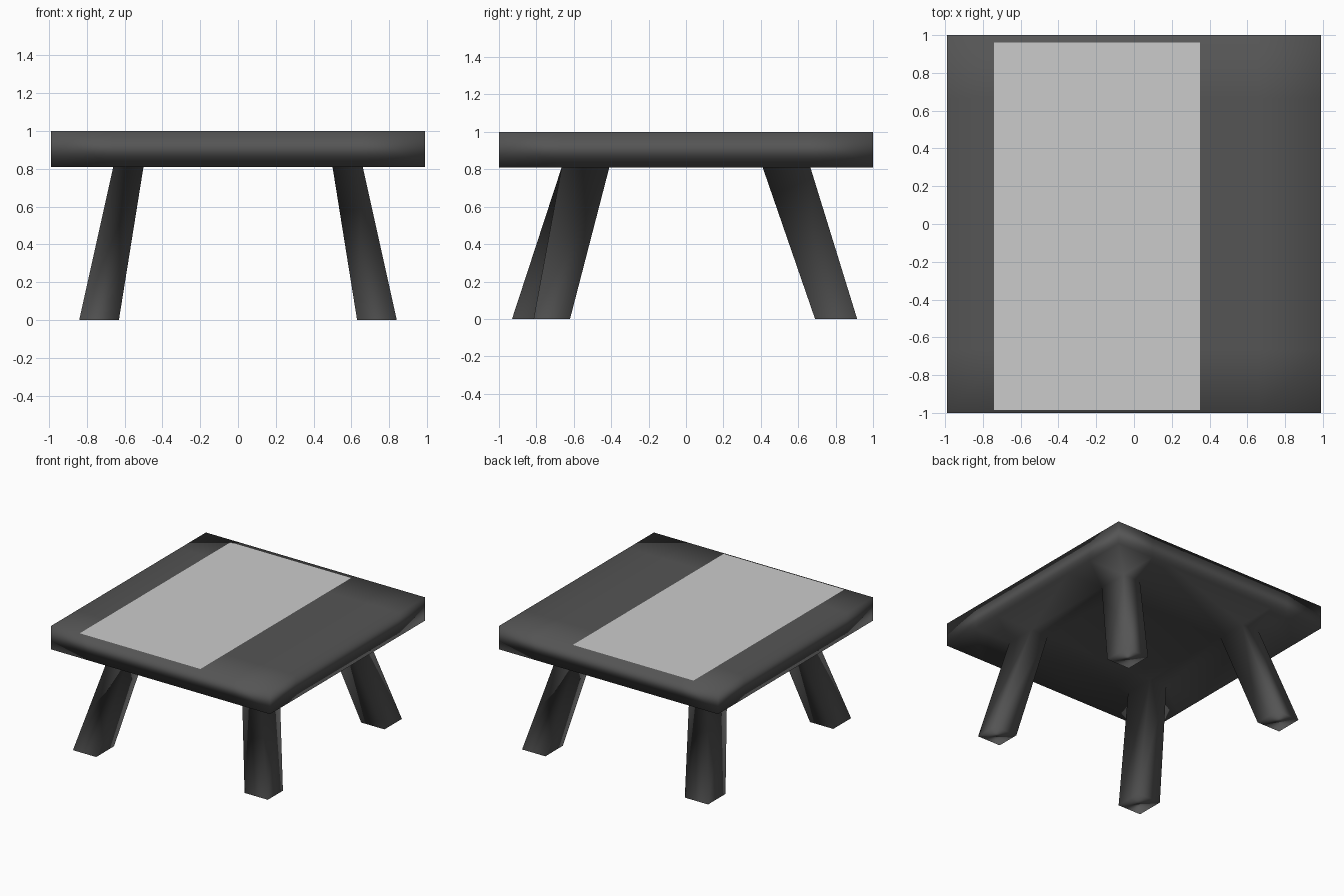
import bpy, bmesh

if "Cube" in bpy.data.objects:
    bpy.data.objects.remove(bpy.data.objects["Cube"])


def material(name, v):
    m = bpy.data.materials.new(name)
    m.diffuse_color = (v, v, v, 1)
    m.use_nodes = True
    m.node_tree.nodes["Principled BSDF"].inputs["Base Color"].default_value = m.diffuse_color
    return m


def make_object(name, bm, mat):
    me = bpy.data.meshes.new(name)
    bm.to_mesh(me)
    bm.free()
    me.materials.append(mat)
    ob = bpy.data.objects.new(name, me)
    bpy.context.collection.objects.link(ob)
    return ob


# Table: underside grid whose cells mark where the legs grow out
Z0, Z1 = 0.81, 1.0
xs = [-0.99, -0.66, -0.50, 0.50, 0.66, 0.99]
ys = [-1.0, -0.665, -0.41, 0.41, 0.665, 1.0]
bm = bmesh.new()
v = [[bm.verts.new((x, y, Z0)) for y in ys] for x in xs]
cells = {}
for i in range(5):
    for j in range(5):
        cells[i, j] = bm.faces.new((v[i][j], v[i][j + 1], v[i + 1][j + 1], v[i + 1][j]))

# Slab thickness: extrude the grid upward, keeping the underside
ext = bmesh.ops.extrude_face_region(bm, geom=list(cells.values()), use_keep_orig=True)
for g in ext["geom"]:
    if isinstance(g, bmesh.types.BMVert):
        g.co.z = Z1

# Splayed legs: (cell) -> foot x range, foot y range
feet = {
    (1, 1): ((-0.84, -0.63), (-0.93, -0.70)),
    (3, 1): ((0.63, 0.84), (-0.815, -0.62)),
    (1, 3): ((-0.84, -0.63), (0.69, 0.915)),
    (3, 3): ((0.63, 0.84), (0.69, 0.915)),
}
for (i, j), (fx, fy) in feet.items():
    foot = bmesh.ops.extrude_discrete_faces(bm, faces=[cells[i, j]])["faces"][0]
    mx, my = (xs[i] + xs[i + 1]) / 2, (ys[j] + ys[j + 1]) / 2
    for p in foot.verts:
        p.co = (fx[p.co.x > mx], fy[p.co.y > my], 0)

bmesh.ops.recalc_face_normals(bm, faces=bm.faces)
for f in bm.faces:
    f.smooth = True
table = make_object("table_body", bm, material("dark_grey", 0.09))
table.modifiers.new("soft_shading", "WEIGHTED_NORMAL")

# Runner: thin flat sheet lying on the top
bm = bmesh.new()
px, py, pz = (-0.74, 0.35), (-0.985, 0.96), 1.002
bm.faces.new([bm.verts.new((px[a], py[b], pz)) for a, b in ((0, 0), (1, 0), (1, 1), (0, 1))])
make_object("table_runner", bm, material("light_grey", 0.6))
